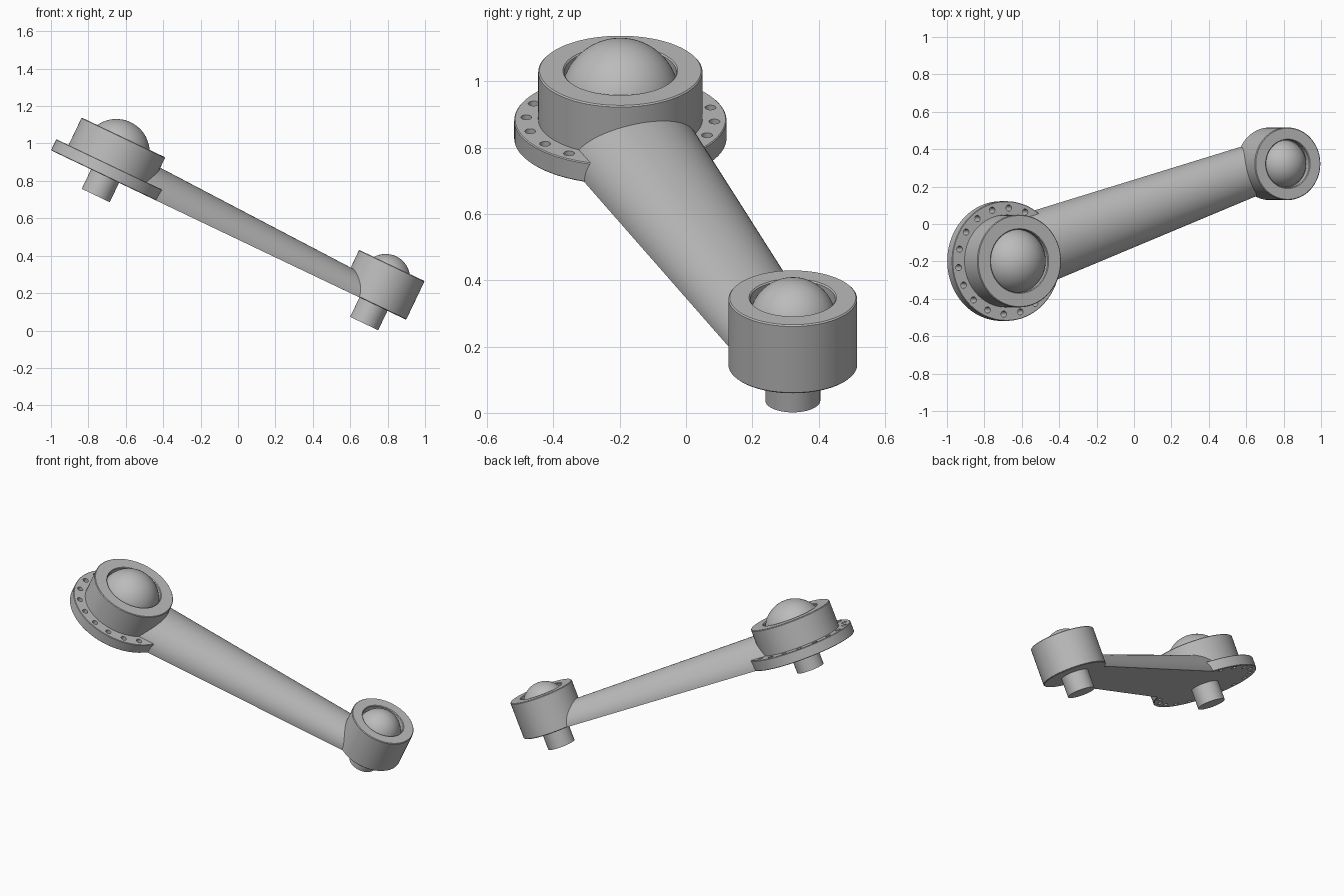
import bpy, bmesh, math
from mathutils import Matrix

cube = bpy.data.objects.get("Cube")
if cube:
    bpy.data.objects.remove(cube, do_unlink=True)

# Single metal colour
GREY = (0.5, 0.5, 0.5, 1)
metal = bpy.data.materials.new("plain grey metal")
metal.use_nodes = True
metal.diffuse_color = GREY
metal.node_tree.nodes["Principled BSDF"].inputs["Base Color"].default_value = GREY

# The whole lever is laid out flat, then tilted and lifted by one matrix
TILT = math.radians(25.5)
PLACE = Matrix.Translation((-0.711, -0.198, 0.8255)) @ Matrix.Rotation(TILT, 4, 'Y')
SMALL = (1.59, 0.52)        # small hub relative to the large one
HEIGHT = 0.229              # hub height
FLANGE = 0.066              # flange thickness
parts = []


def finish(name, bm):
    bmesh.ops.recalc_face_normals(bm, faces=bm.faces)
    mesh = bpy.data.meshes.new(name)
    bm.to_mesh(mesh)
    bm.free()
    mesh.materials.append(metal)
    obj = bpy.data.objects.new(name, mesh)
    bpy.context.collection.objects.link(obj)
    obj.matrix_world = PLACE
    parts.append(obj)
    return obj


def lathe(name, profile, centre=(0, 0), steps=96):
    """Revolve (radius, height) points about the vertical axis."""
    bm = bmesh.new()
    verts = [bm.verts.new((r, 0, z)) for r, z in profile]
    edges = [bm.edges.new(pair) for pair in zip(verts, verts[1:])]
    bmesh.ops.spin(bm, geom=verts + edges, cent=(0, 0, 0), axis=(0, 0, 1),
                   angle=math.tau, steps=steps)
    bmesh.ops.remove_doubles(bm, verts=bm.verts, dist=1e-5)
    bmesh.ops.translate(bm, verts=bm.verts, vec=(*centre, 0))
    return finish(name, bm)


def joint(prefix, centre, radius, socket, ball, depth):
    """Hub with a recessed socket, a ball cap in it and a pin below."""
    c, floor = 0.004, HEIGHT - 0.04
    lathe(prefix + "_hub", [(0, 0), (radius - c, 0), (radius, c), (radius, HEIGHT - c),
                            (radius - c, HEIGHT), (socket + c, HEIGHT),
                            (socket, HEIGHT - c), (socket, floor), (0, floor)], centre)
    mid = HEIGHT - depth
    end = math.acos((floor - mid) / ball)
    arc = [(ball * math.sin(end * i / 16), mid + ball * math.cos(end * i / 16))
           for i in range(17)]
    lathe(prefix + "_ball", arc, centre)
    lathe(prefix + "_pin", [(0, -0.115), (0.083, -0.115), (0.083, 0.02), (0, 0.02)],
          centre, 64)


joint("large", (0, 0), 0.2475, 0.169, 0.178, 0.088)
joint("small", SMALL, 0.194, 0.128, 0.131, 0.077)

# Flange under the large hub
flange = lathe("flange", [(0, 0), (0.317, 0), (0.32, 0.003), (0.32, FLANGE - 0.003),
                          (0.317, FLANGE), (0, FLANGE)])

# Bolt holes drilled around the flange, except beneath the arm
bm = bmesh.new()
for i in range(3, 17):
    a = math.radians(7 + 20 * i)
    bmesh.ops.create_cone(bm, cap_ends=True, segments=20, radius1=0.0165, radius2=0.0165,
                          depth=0.2, matrix=Matrix.Translation(
                              (0.284 * math.cos(a), 0.284 * math.sin(a), FLANGE / 2)))
cutter = finish("hole_cutter", bm)
cutter.hide_render = True
parts.remove(cutter)
drill = flange.modifiers.new("bolt holes", 'BOOLEAN')
drill.operation = 'DIFFERENCE'
drill.solver = 'EXACT'
drill.object = cutter
bpy.context.view_layer.update()
bpy.context.view_layer.objects.active = flange
bpy.ops.object.modifier_apply(modifier=drill.name)
bpy.data.objects.remove(cutter, do_unlink=True)

# Tapered arm with a flat underside and half-elliptical top
bm = bmesh.new()
length, heading = math.hypot(*SMALL), math.atan2(SMALL[1], SMALL[0])
N = 48
rings = []
for x, half_width, top in ((0, 0.208, 0.177), (length, 0.133, 0.117)):
    angles = [math.pi * i / N for i in range(N + 1)]
    rings.append([bm.verts.new((x, half_width * math.cos(a), top * math.sin(a)))
                  for a in angles])
    bm.faces.new(rings[-1])
for i in range(N + 1):
    j = (i + 1) % (N + 1)
    bm.faces.new((rings[0][i], rings[0][j], rings[1][j], rings[1][i]))
bmesh.ops.rotate(bm, verts=bm.verts, matrix=Matrix.Rotation(heading, 3, 'Z'))
finish("arm", bm)

# Smooth shading with crisp edges
bpy.ops.object.select_all(action='DESELECT')
for obj in parts:
    obj.select_set(True)
bpy.context.view_layer.objects.active = parts[0]
bpy.ops.object.shade_smooth_by_angle(angle=math.radians(30))
